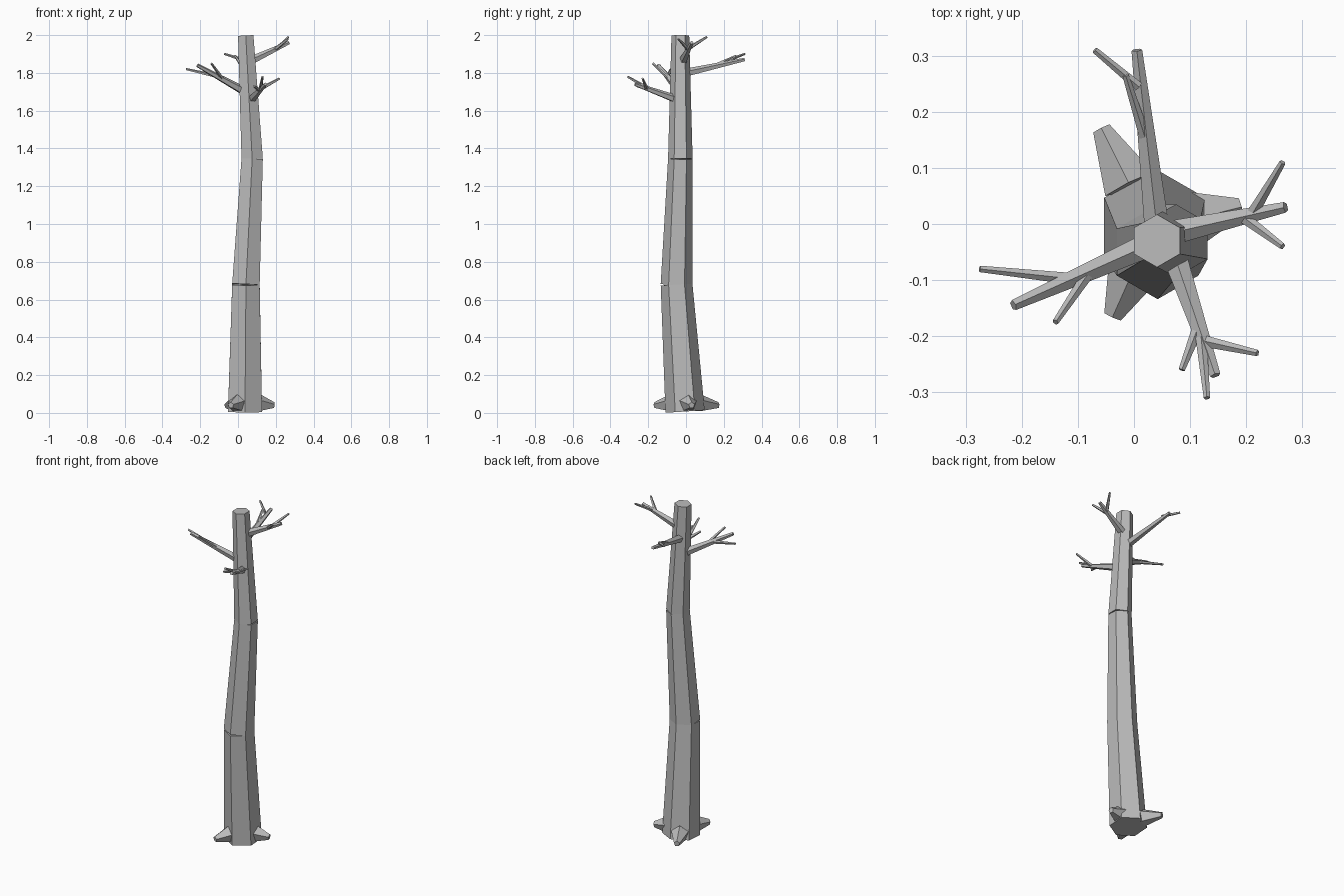
import bpy, bmesh, math
from mathutils import Vector

cube = bpy.data.objects.get("Cube")
if cube:
    bpy.data.objects.remove(cube)

grey = bpy.data.materials.new("bark_grey")
grey.use_nodes = True
COLOUR = (0.5, 0.5, 0.5, 1)
grey.diffuse_color = COLOUR
grey.node_tree.nodes["Principled BSDF"].inputs["Base Color"].default_value = COLOUR


def tapered(name, start, end, r_start, r_end, sides, corner):
    """Flat-faced tapered prism whose first corner points along `corner`."""
    start, end = Vector(start), Vector(end)
    axis = (end - start).normalized()
    u = Vector(corner)
    u = (u - axis * u.dot(axis)).normalized()
    v = axis.cross(u)
    bm = bmesh.new()
    rings = []
    for centre, radius in ((start, r_start), (end, r_end)):
        ring = []
        for i in range(sides):
            a = math.tau * i / sides
            ring.append(bm.verts.new(centre + (u * math.cos(a) + v * math.sin(a)) * radius))
        rings.append(ring)
    low, high = rings
    for i in range(sides):
        j = (i + 1) % sides
        bm.faces.new((low[i], low[j], high[j], high[i]))
    bm.faces.new(low[::-1])
    bm.faces.new(high)
    mesh = bpy.data.meshes.new(name)
    bm.to_mesh(mesh)
    bm.free()
    mesh.materials.append(grey)
    obj = bpy.data.objects.new(name, mesh)
    bpy.context.collection.objects.link(obj)
    return obj


UP, BACK = (0, 0, 1), (0, 1, 0)

# Trunk: three leaning hexagonal lengths, each cut square to its own axis
joints = [((0.037, -0.005, 0.008), 0.104), ((0.042, -0.05, 0.68), 0.084),
          ((0.075, -0.03, 1.345), 0.065), ((0.041, -0.03, 1.998), 0.047)]
for part, (a, b) in zip(("lower", "middle", "upper"), zip(joints, joints[1:])):
    tapered("trunk_" + part, a[0], b[0], a[1], b[1], 6, BACK)

# Roots: stubby flares around the foot
roots = {
    "back": ((-0.008, 0.07, 0.05), (-0.058, 0.17, 0.04)),
    "front": ((0.0, -0.08, 0.05), (-0.038, -0.165, 0.04)),
    "left": ((0.11, 0.01, 0.05), (0.19, 0.03, 0.04)),
}
for side, (a, b) in roots.items():
    tapered("root_" + side, a, b, 0.05, 0.017, 5, UP)

# Branches: start, tip, then the twigs as (fraction along the branch, tip)
branches = {
    "right": ((0.02, -0.04, 1.71), (-0.215, -0.145, 1.84),
              [(0.55, (-0.275, -0.08, 1.82)), (0.42, (-0.14, -0.175, 1.85))]),
    "back": ((0.04, 0.0, 1.8), (0.005, 0.31, 1.87),
             [(0.45, (-0.015, 0.265, 1.89))]),
    "left": ((0.07, -0.015, 1.865), (0.27, 0.03, 1.96),
             [(0.7, (0.265, 0.11, 1.99)), (0.62, (0.265, -0.04, 1.98))]),
    "front": ((0.07, -0.05, 1.66), (0.145, -0.27, 1.74),
              [(0.72, (0.22, -0.23, 1.77)), (0.65, (0.13, -0.31, 1.78)),
               (0.6, (0.085, -0.26, 1.73))]),
}
for side, (a, b, twigs) in branches.items():
    tapered("branch_" + side, a, b, 0.023, 0.01, 5, UP)
    for n, (along, tip) in enumerate(twigs, 1):
        fork = Vector(a).lerp(Vector(b), along)
        tapered(f"twig_{side}_{n}", fork, tip, 0.011, 0.006, 5, UP)

# Forked end of the back twig
tapered("twig_back_2", (0.008, 0.245, 1.875), (-0.07, 0.31, 1.9), 0.009, 0.006, 5, UP)
